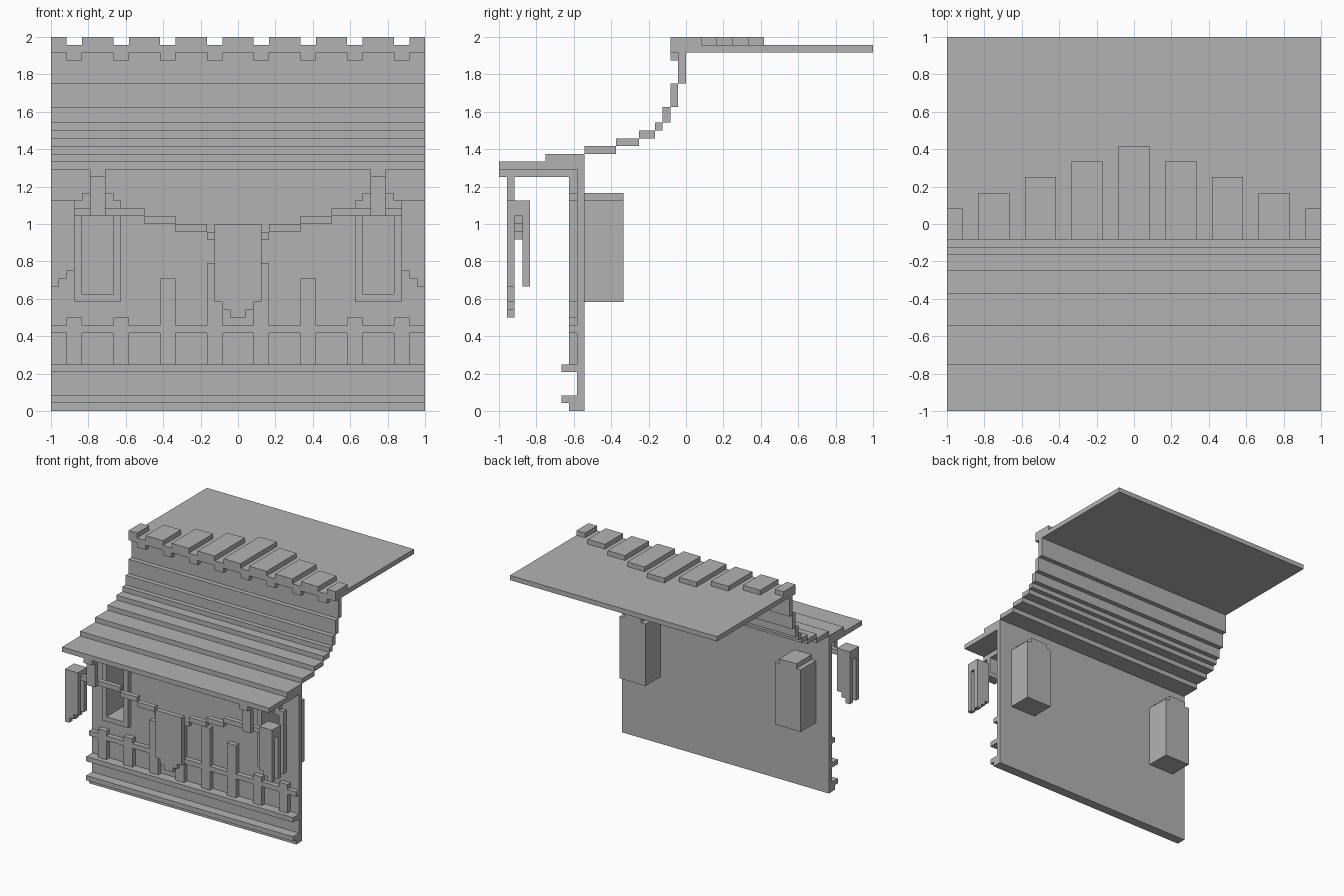
import bpy, bmesh
from mathutils import Vector

U = 1 / 24  # block size

old = bpy.data.objects.get("Cube")
if old:
    bpy.data.objects.remove(old)

stone = bpy.data.materials.new("grey stone")
stone.use_nodes = True
GREY = (0.45, 0.45, 0.45, 1)
stone.diffuse_color = GREY
stone.node_tree.nodes["Principled BSDF"].inputs["Base Color"].default_value = GREY


def prism(name, outline, axis, a, b):
    """Extrude an outline from a to b along x (outline y, z) or y (outline x, z)."""
    bm = bmesh.new()
    place = (lambda p: (a, p[0], p[1])) if axis == "x" else (lambda p: (p[0], a, p[1]))
    face = bm.faces.new([bm.verts.new(Vector(place(p)) * U) for p in outline])
    grown = bmesh.ops.extrude_face_region(bm, geom=[face])["geom"]
    move = Vector((b - a, 0, 0) if axis == "x" else (0, b - a, 0)) * U
    bmesh.ops.translate(bm, vec=move, verts=[v for v in grown if isinstance(v, bmesh.types.BMVert)])
    bmesh.ops.recalc_face_normals(bm, faces=bm.faces)
    mesh = bpy.data.meshes.new(name)
    bm.to_mesh(mesh)
    bm.free()
    mesh.materials.append(stone)
    obj = bpy.data.objects.new(name, mesh)
    bpy.context.collection.objects.link(obj)
    return obj


def box(name, x, y, z):
    return prism(name, [(x[0], z[0]), (x[1], z[0]), (x[1], z[1]), (x[0], z[1])], "y", *y)


def cut(obj, cutter):
    cutter.hide_render = True
    mod = obj.modifiers.new("cut", "BOOLEAN")
    mod.operation, mod.solver, mod.object = "DIFFERENCE", "EXACT", cutter
    bpy.context.view_layer.objects.active = obj
    bpy.ops.object.modifier_apply(modifier=mod.name)
    bpy.data.objects.remove(cutter)


def span(s, a, b):
    """Range a..b on side s."""
    return (a, b) if s > 0 else (-b, -a)


def arch(s, half, low, high):
    """Window outline with stepped upper corners."""
    c, h, n = 18 * s, half, half - 1
    return [(c - h, low), (c + h, low), (c + h, high - 1), (c + n, high - 1),
            (c + n, high), (c - n, high), (c - n, high - 1), (c - h, high - 1)]


# Wall with its base mouldings
FULL = (-24, 24)
wall = prism("wall", [(-13, 0), (-13, 31), (-14, 31), (-14, 6), (-16, 6), (-16, 5), (-14, 5),
                      (-14, 2), (-16, 2), (-16, 1), (-15, 1), (-15, 0)], "x", *FULL)

# Stepped roof
box("roof_eave", FULL, (-24, -13), (31, 32))
box("roof_eave_step", FULL, (-18, -13), (32, 33))
for y0, y1, z0, z1 in [(-13, -9, 33, 34), (-9, -6, 34, 35), (-6, -4, 35, 36), (-4, -3, 36, 37),
                       (-3, -2, 37, 39), (-2, -1, 39, 42), (-1, 0, 42, 46)]:
    box("roof_step", FULL, (y0, y1), (z0, z1))

# Terrace, merlons and the teeth below the gaps
box("terrace", FULL, (-2, 24), (46, 47))
box("merlon", (-2, 2), (-2, 10), (47, 48))
for s in (-1, 1):
    for a, b, back in [(4, 8, 8), (10, 14, 6), (16, 20, 4), (22, 24, 2)]:
        box("merlon", span(s, a, b), (-2, back), (47, 48))
        box("cornice_tooth", span(s, a - 2, a), (-2, -1), (45, 46))

# Fence across the wall
box("fence_rail", FULL, (-15, -14), (10, 11))
for s in (-1, 1):
    for x, top in [(2, 19), (8, 17), (14, 12), (20, 12)]:
        box("fence_post_low", span(s, x, x + 2), (-15, -14), (6, 10))
        box("fence_post_top", span(s, x, x + 2), (-15, -14), (11, top))

for s in (-1, 1):
    # Deep window niche
    cut(wall, prism("cutter", arch(s, 3, 14, 28), "y", -17, -12))
    niche = prism("window_niche", arch(s, 3, 14, 28), "y", -15, -8)
    cut(niche, prism("cutter", arch(s, 2, 15, 27), "y", -16, -9))

    # Roof beam and its hanger
    box("beam", span(s, 17, 19), (-24, -14), (30, 31))
    box("beam_bracket", span(s, 17, 19), (-15, -14), (28, 30))
    box("hanger", span(s, 17, 19), (-23, -22), (25, 30))

    # Cloth folded over the garland end
    cloth = [(21 * s, 27), (24 * s, 27), (24 * s, 16), (23 * s, 16), (23 * s, 17),
             (22 * s, 17), (22 * s, 18), (21 * s, 18)]
    prism("cloth_front", cloth, "y", -23, -22)
    prism("cloth_back", cloth, "y", -21, -20)
    box("cloth_fold", span(s, 21, 24), (-22, -21), (25, 27))

    # Sagging garland
    for a, b, z in [(12, 21, 25), (8, 12, 24), (4, 8, 23)]:
        box("garland", span(s, a, b), (-22, -21), (z, z + 1))

# Garland middle and hanging banner
box("garland_middle", (-4, 4), (-22, -21), (22, 23))
prism("banner", [(-3, 24), (-3, 14), (-2, 14), (-2, 13), (-1, 13), (-1, 12),
                 (1, 12), (1, 13), (2, 13), (2, 14), (3, 14), (3, 24)], "y", -23, -22)
